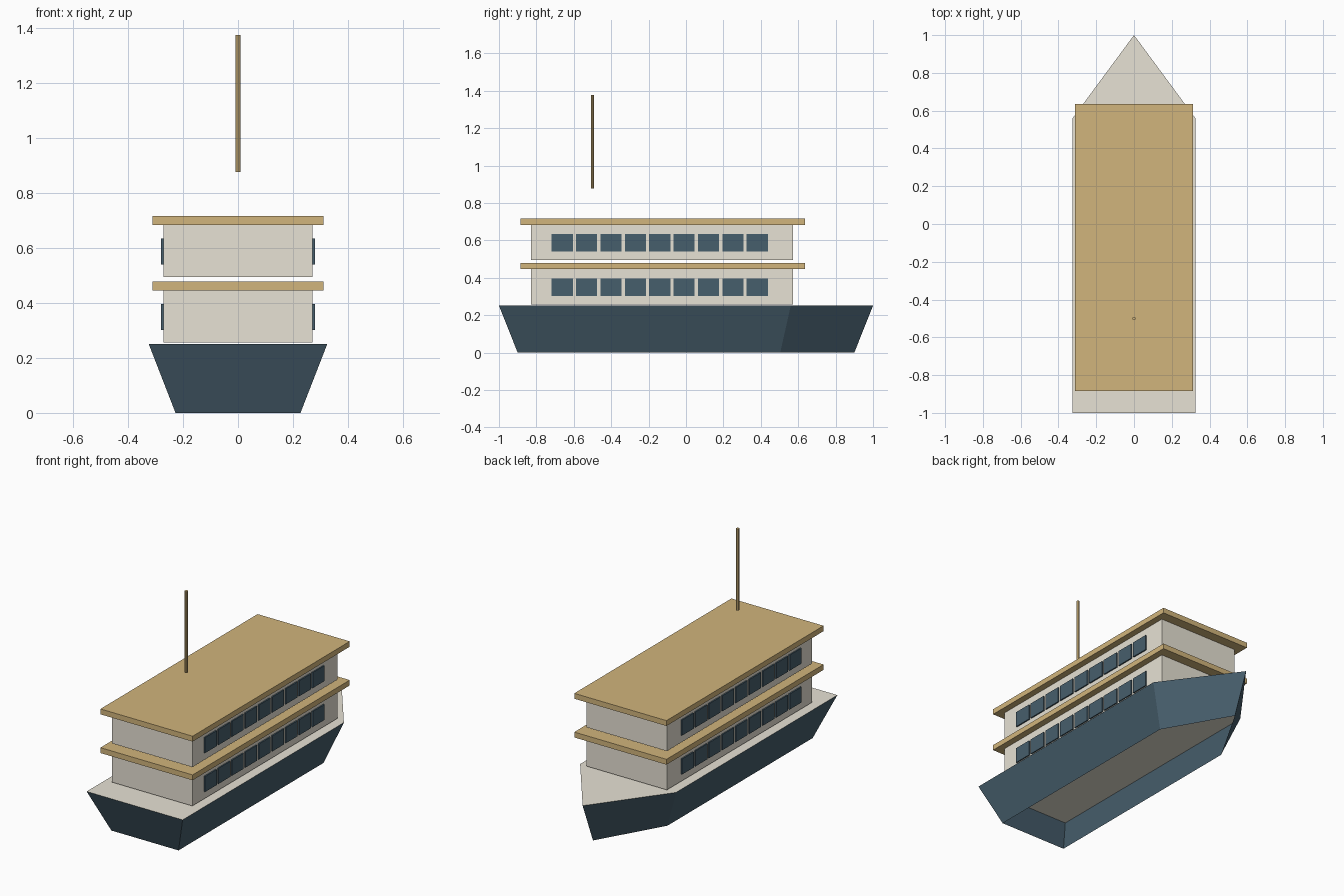
import bpy, bmesh
from mathutils import Matrix

default = bpy.data.objects.get("Cube")
if default:
    bpy.data.objects.remove(default)


def material(name, rgb):
    m = bpy.data.materials.new(name)
    m.use_nodes = True
    m.diffuse_color = (*rgb, 1)
    m.node_tree.nodes["Principled BSDF"].inputs["Base Color"].default_value = (*rgb, 1)
    return m


cream = material("cream paint", (0.80, 0.76, 0.66))
tan = material("tan wood", (0.64, 0.46, 0.20))
blue = material("slate blue", (0.062, 0.112, 0.150))


def finish(name, bm, *mats):
    mesh = bpy.data.meshes.new(name)
    bm.to_mesh(mesh)
    bm.free()
    for m in mats:
        mesh.materials.append(m)
    ob = bpy.data.objects.new(name, mesh)
    bpy.context.collection.objects.link(ob)
    return ob


def box(name, mat, low, high):
    bm = bmesh.new()
    size = [b - a for a, b in zip(low, high)]
    centre = [(a + b) / 2 for a, b in zip(low, high)]
    bmesh.ops.create_cube(bm, size=1, matrix=Matrix.Translation(centre) @ Matrix.Diagonal((*size, 1)))
    return finish(name, bm, mat)


# Hull: thin shell, open underneath, flaring up to a pointed deck
HULL_TOP = 0.251
outline = [(-0.325, -1), (0.325, -1), (0.325, 0.56), (0, 1), (-0.325, 0.56)]
bm = bmesh.new()
deck = [bm.verts.new((x, y, HULL_TOP)) for x, y in outline]
keel = [bm.verts.new((x * 0.7, y * 0.9, 0)) for x, y in outline]
bm.faces.new(deck)
for i in range(len(outline)):
    j = (i + 1) % len(outline)
    side = bm.faces.new((keel[i], keel[j], deck[j], deck[i]))
    side.material_index = 1
finish("hull", bm, cream, blue)

# Two storeys, each with a cabin, an overhanging roof and side windows
WALL = 0.272
for storey, floor, ceiling in (("lower", 0.257, 0.446), ("upper", 0.495, 0.683)):
    box(storey + "_cabin", cream, (-WALL, -0.83, floor), (WALL, 0.573, ceiling))
    box(storey + "_roof", tan, (-0.312, -0.885, ceiling), (0.312, 0.635, ceiling + 0.033))
    for side, s in (("left", 1), ("right", -1)):
        inner, outer = sorted((s * (WALL - 0.001), s * (WALL + 0.008)))
        for i in range(9):
            y = -0.718 + 0.1303 * i
            box(f"{storey}_{side}_window_{i + 1}", blue,
                (inner, y, floor + 0.045), (outer, y + 0.113, floor + 0.14))

# Mast
bm = bmesh.new()
bmesh.ops.create_cone(bm, cap_ends=True, segments=8, radius1=0.0092, radius2=0.0092,
                      depth=0.5, matrix=Matrix.Translation((0, -0.5, 1.126)))
finish("mast", bm, tan)
